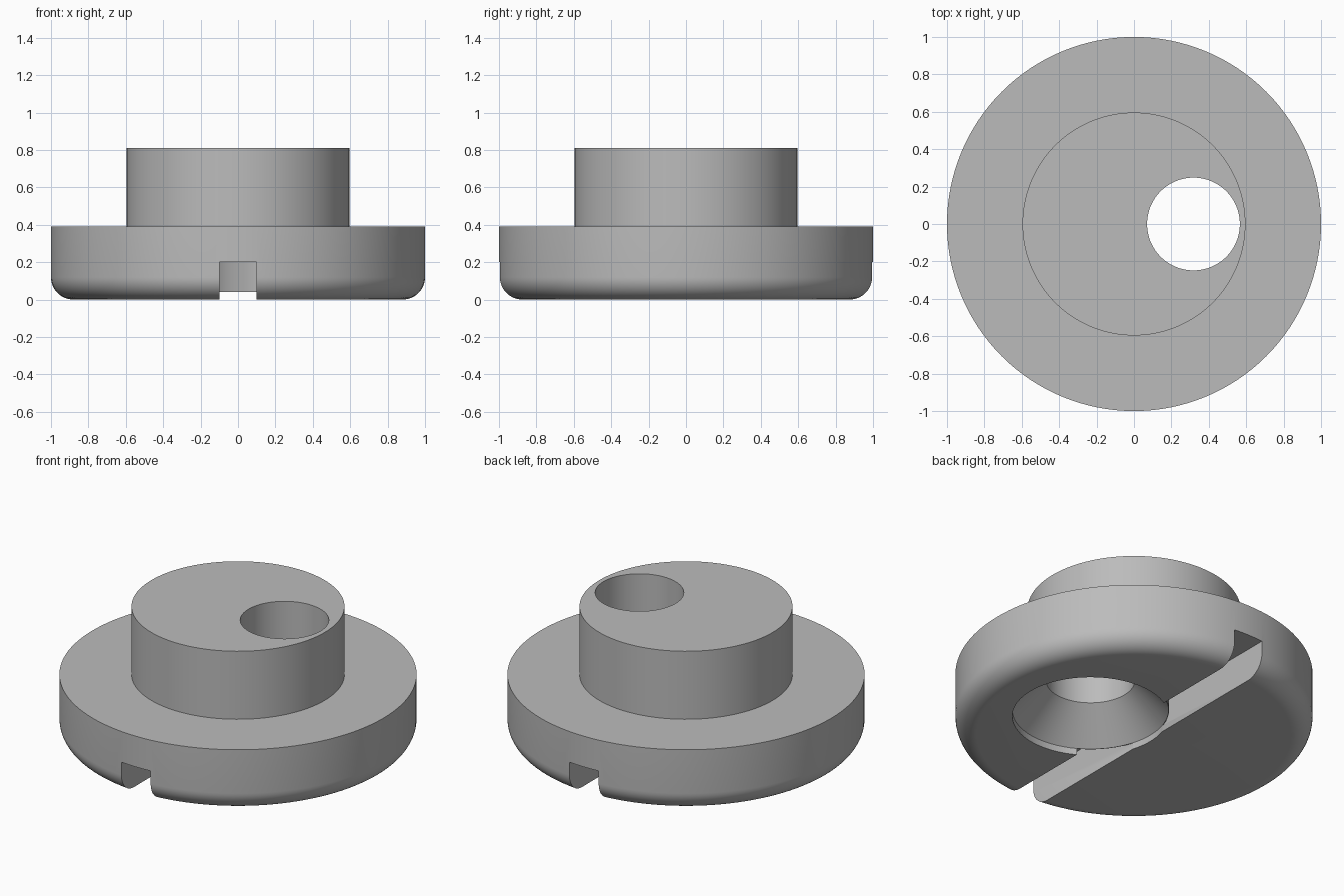
import bpy, bmesh
from math import sin, cos, pi, radians

if "Cube" in bpy.data.objects:
    bpy.data.objects.remove(bpy.data.objects["Cube"], do_unlink=True)

SEGMENTS = 128
BORE_X = 0.318
BORE_R = 0.248
SINK_R = 0.437
SINK_Z = 0.04


def add_object(name, bm):
    bmesh.ops.recalc_face_normals(bm, faces=bm.faces)
    mesh = bpy.data.meshes.new(name)
    bm.to_mesh(mesh)
    bm.free()
    obj = bpy.data.objects.new(name, mesh)
    bpy.context.collection.objects.link(obj)
    return obj


def turned(name, profile, x=0.0):
    """Closed solid turned around a vertical axis from (radius, z) points."""
    bm = bmesh.new()
    rings = [[bm.verts.new((x + r * cos(2 * pi * i / SEGMENTS),
                            r * sin(2 * pi * i / SEGMENTS), z))
              for i in range(SEGMENTS)] for r, z in profile]
    for low, high in zip(rings, rings[1:]):
        for i in range(SEGMENTS):
            j = (i + 1) % SEGMENTS
            bm.faces.new((low[i], low[j], high[j], high[i]))
    bm.faces.new(rings[0])
    bm.faces.new(rings[-1])
    return add_object(name, bm)


def cut(target, cutter):
    cutter.hide_render = True
    mod = target.modifiers.new("cut", 'BOOLEAN')
    mod.operation = 'DIFFERENCE'
    mod.solver = 'EXACT'
    mod.object = cutter
    bpy.context.view_layer.objects.active = target
    bpy.ops.object.modifier_apply(modifier=mod.name)
    bpy.data.objects.remove(cutter, do_unlink=True)


# Flange with a rounded lower edge, and the hub on top
ROUND = 0.12
profile = [(1 - ROUND + ROUND * sin(a), ROUND - ROUND * cos(a))
           for a in (pi / 2 * i / 12 for i in range(13))]
profile += [(1, 0.39), (0.596, 0.39), (0.596, 0.81)]
body = turned("flanged_hub", profile)

# Slot across the underside, interrupted by the collar of the countersink
bm = bmesh.new()
bmesh.ops.create_cube(bm, size=1)
for v in bm.verts:
    v.co.x *= 0.2
    v.co.y *= 2.4
    v.co.z = 0.2 if v.co.z > 0 else -0.1
slot = add_object("slot_cutter", bm)
collar = turned("collar_cutter", [(SINK_R + 0.003, SINK_Z), (SINK_R + 0.003, 0.3)], BORE_X)
cut(slot, collar)
cut(body, slot)

# Off-centre bore with a countersink below
bore = turned("bore_cutter", [(SINK_R, -0.1), (SINK_R, SINK_Z), (BORE_R, 0.23),
                              (BORE_R, 1)], BORE_X)
cut(body, bore)

# Plain grey metal
grey = bpy.data.materials.new("grey_metal")
grey.use_nodes = True
colour = (0.5, 0.5, 0.5, 1)
grey.diffuse_color = colour
grey.node_tree.nodes["Principled BSDF"].inputs["Base Color"].default_value = colour
body.data.materials.clear()
body.data.materials.append(grey)
for face in body.data.polygons:
    face.material_index = 0

bpy.ops.object.select_all(action='DESELECT')
body.select_set(True)
bpy.context.view_layer.objects.active = body
bpy.ops.object.shade_smooth_by_angle(angle=radians(30))
